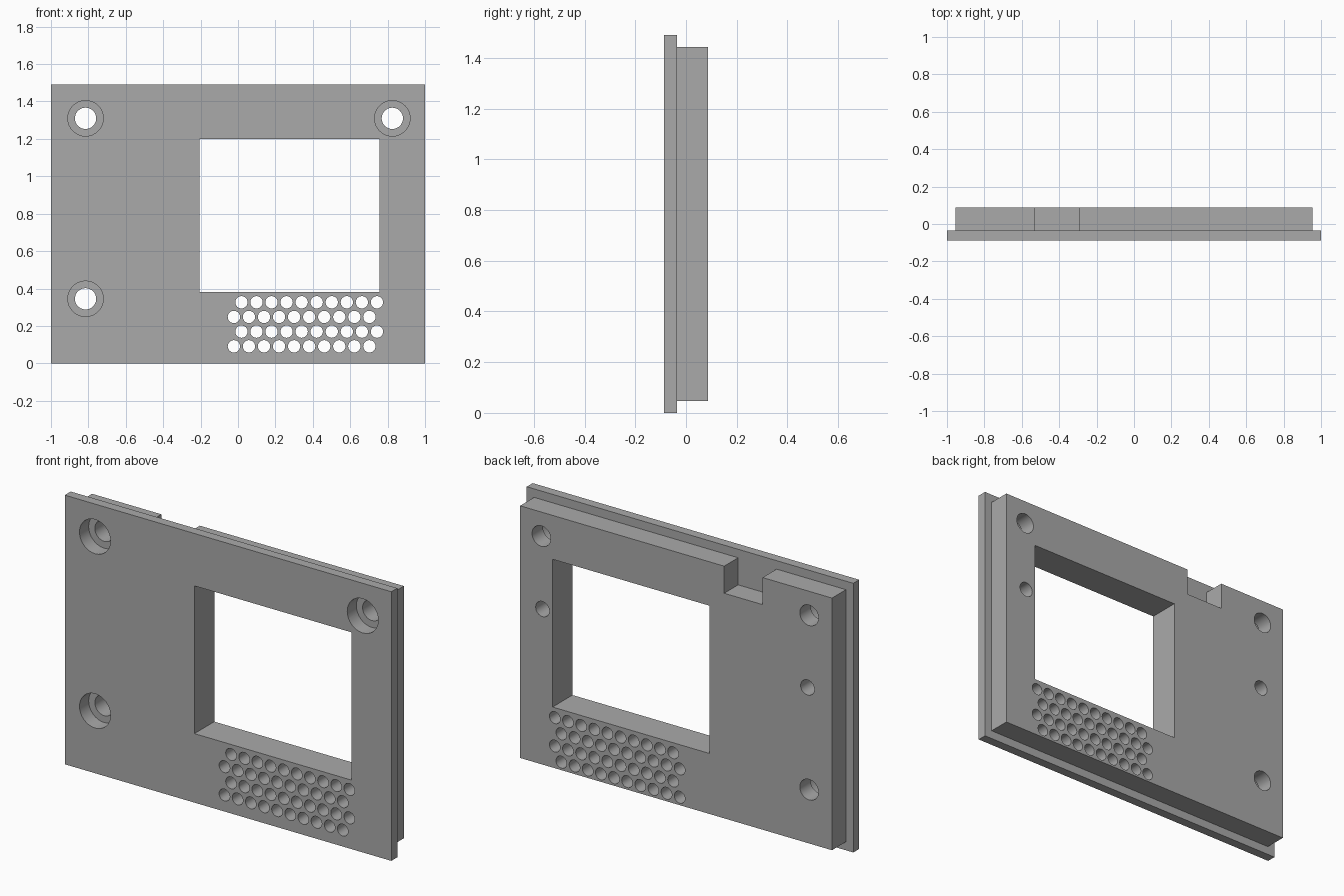
import bpy, bmesh, math
from mathutils import Matrix, Vector

if "Cube" in bpy.data.objects:
    bpy.data.objects.remove(bpy.data.objects["Cube"], do_unlink=True)

FRONT, STEP, BACK = -0.087, -0.035, 0.087
HEIGHT = 1.49


def prism(bm, outline, y0, y1):
    """Extrude an x-z outline from y0 to y1."""
    face = bm.faces.new([bm.verts.new((x, y0, z)) for x, z in outline])
    out = bmesh.ops.extrude_face_region(bm, geom=[face])
    moved = [g for g in out["geom"] if isinstance(g, bmesh.types.BMVert)]
    bmesh.ops.translate(bm, verts=moved, vec=Vector((0, y1 - y0, 0)))


def rect(x0, x1, z0, z1):
    return [(x0, z0), (x1, z0), (x1, z1), (x0, z1)]


def bore(bm, x, z, radius, y0, y1, sides=32):
    """Add a cylinder that runs along y."""
    place = Matrix.Translation((x, (y0 + y1) / 2, z)) @ Matrix.Rotation(math.pi / 2, 4, "X")
    bmesh.ops.create_cone(bm, cap_ends=True, segments=sides, radius1=radius,
                          radius2=radius, depth=y1 - y0, matrix=place)


def make(name, bm):
    bmesh.ops.recalc_face_normals(bm, faces=bm.faces)
    mesh = bpy.data.meshes.new(name)
    bm.to_mesh(mesh)
    bm.free()
    obj = bpy.data.objects.new(name, mesh)
    bpy.context.collection.objects.link(obj)
    return obj


def combine(target, tool, operation):
    """Apply a boolean and discard the tool object."""
    tool.hide_render = True
    mod = target.modifiers.new(operation, "BOOLEAN")
    mod.operation, mod.solver, mod.object = operation, "EXACT", tool
    bpy.context.view_layer.objects.active = target
    bpy.ops.object.modifier_apply(modifier=mod.name)
    bpy.data.objects.remove(tool, do_unlink=True)


# Front plate
bm = bmesh.new()
prism(bm, rect(-1, 1, 0, HEIGHT), FRONT, STEP)
panel = make("stepped_panel", bm)

# Smaller back plate with a notch in its top edge
side, low, high, notch = 0.955, 0.047, 1.443, 1.293
bm = bmesh.new()
prism(bm, [(-side, low), (side, low), (side, high), (-0.295, high),
           (-0.295, notch), (-0.53, notch), (-0.53, high), (-side, high)],
      STEP - 0.025, BACK)
combine(panel, make("back_plate", bm), "UNION")

# Window, mounting holes and grille, cut right through
mounts = [(-0.815, 1.31), (0.825, 1.31), (-0.815, 0.345)]
bm = bmesh.new()
prism(bm, rect(-0.206, 0.756, 0.382, 1.2), FRONT - 0.1, BACK + 0.1)
for x, z in mounts:
    bore(bm, x, z, 0.057, FRONT - 0.1, BACK + 0.1)
for row in range(4):
    for col in range(10):
        bore(bm, -0.022 + 0.0403 * (row % 2) + 0.0805 * col, 0.091 + 0.0785 * row,
             0.033, FRONT - 0.1, BACK + 0.1, 24)
combine(panel, make("through_cutter", bm), "DIFFERENCE")

# Counterbores from the front and blind screw holes from the back
bm = bmesh.new()
for x, z in mounts:
    bore(bm, x, z, 0.095, FRONT - 0.1, FRONT + 0.08)
for x in (-0.805, 0.818):
    bore(bm, x, 0.908, 0.042, BACK - 0.12, BACK + 0.1)
combine(panel, make("blind_cutter", bm), "DIFFERENCE")

# Single grey finish
grey = bpy.data.materials.new("plain grey")
grey.use_nodes = True
colour = (0.4, 0.4, 0.4, 1)
grey.diffuse_color = colour
grey.node_tree.nodes["Principled BSDF"].inputs["Base Color"].default_value = colour
panel.data.materials.clear()
panel.data.materials.append(grey)
for poly in panel.data.polygons:
    poly.material_index = 0

bpy.ops.object.select_all(action="DESELECT")
panel.select_set(True)
bpy.context.view_layer.objects.active = panel
bpy.ops.object.shade_smooth_by_angle(angle=math.radians(30))
